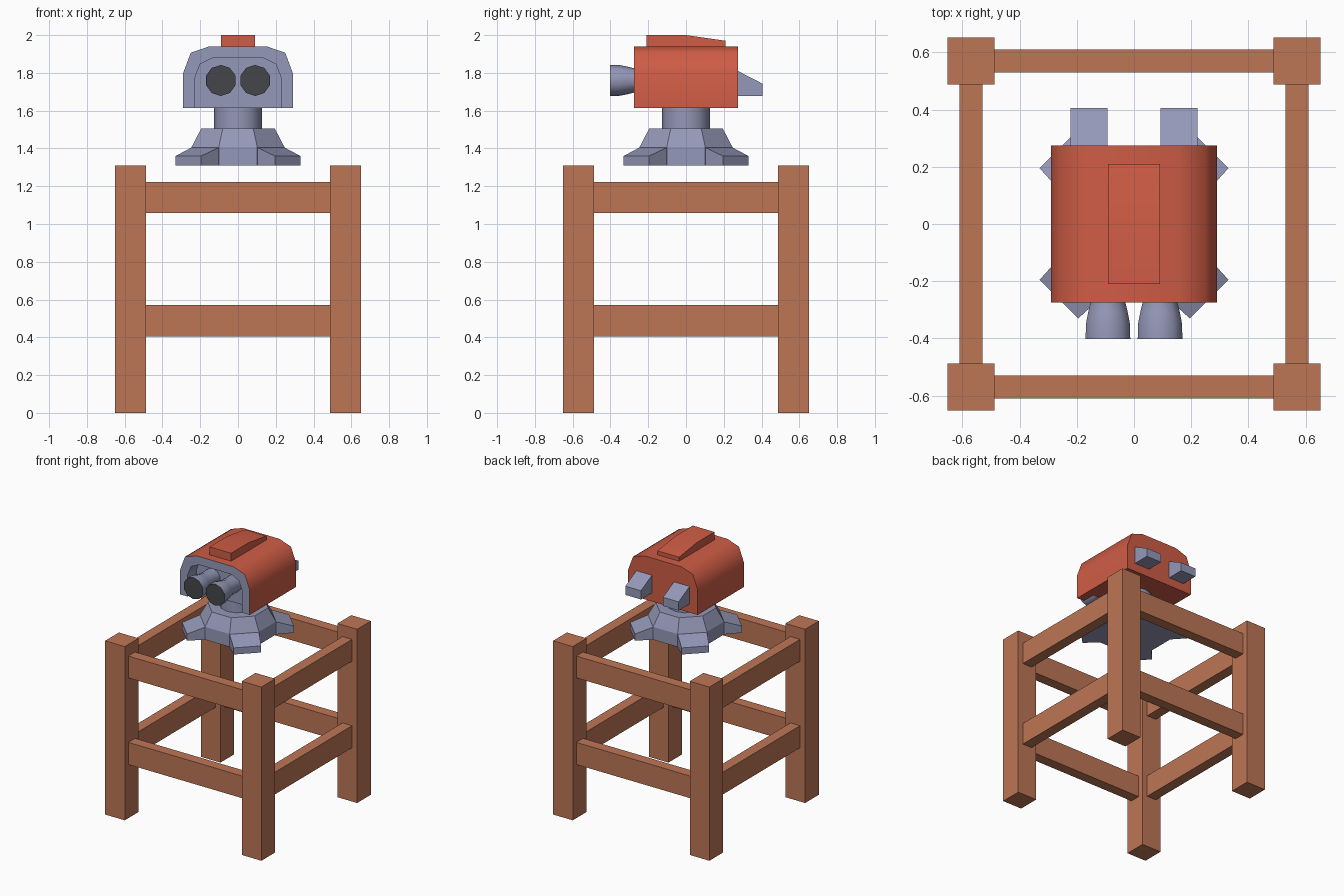
import bpy, bmesh, math

if "Cube" in bpy.data.objects:
    bpy.data.objects.remove(bpy.data.objects["Cube"])


def material(name, rgb):
    m = bpy.data.materials.new(name)
    m.diffuse_color = (*rgb, 1)
    m.use_nodes = True
    m.node_tree.nodes["Principled BSDF"].inputs["Base Color"].default_value = m.diffuse_color
    return m


WOOD = material("wood", (0.51, 0.18, 0.093))
RED = material("red_paint", (0.62, 0.107, 0.06))
STEEL = material("steel_grey", (0.30, 0.315, 0.48))
DARK = material("dark_muzzle", (0.058, 0.061, 0.068))


def finish(name, bm, mats, smooth=None):
    """Turn a bmesh into an object, optionally smooth below an angle."""
    bmesh.ops.recalc_face_normals(bm, faces=bm.faces)
    me = bpy.data.meshes.new(name)
    bm.to_mesh(me)
    bm.free()
    for m in mats:
        me.materials.append(m)
    ob = bpy.data.objects.new(name, me)
    bpy.context.collection.objects.link(ob)
    if smooth:
        bpy.ops.object.select_all(action='DESELECT')
        ob.select_set(True)
        bpy.context.view_layer.objects.active = ob
        bpy.ops.object.shade_smooth_by_angle(angle=math.radians(smooth))
    return ob


def loft(name, rings, mats, smooth=None, end_mat=0):
    """Skin closed rings of points and cap both ends."""
    bm = bmesh.new()
    vs = [[bm.verts.new(p) for p in r] for r in rings]
    n = len(vs[0])
    for a, b in zip(vs, vs[1:]):
        for i in range(n):
            j = (i + 1) % n
            bm.faces.new((a[i], a[j], b[j], b[i]))
    bm.faces.new(vs[0])
    bm.faces.new(vs[-1]).material_index = end_mat
    return finish(name, bm, mats, smooth)


def box(name, x0, x1, y0, y1, z0, z1, mat):
    return loft(name, [[(x0, y0, z), (x1, y0, z), (x1, y1, z), (x0, y1, z)]
                       for z in (z0, z1)], [mat])


def circle(n, r, phase=0.0):
    return [(r * math.cos(math.tau * (i + phase) / n),
             r * math.sin(math.tau * (i + phase) / n)) for i in range(n)]


# Wooden stand: four legs and two levels of rails
for sx in (-1, 1):
    for sy in (-1, 1):
        cx, cy = 0.57 * sx, 0.57 * sy
        box("stand_leg", cx - 0.082, cx + 0.082, cy - 0.082, cy + 0.082, 0, 1.31, WOOD)
for z0, z1 in ((0.405, 0.572), (1.058, 1.223)):
    for s in (-1, 1):
        c = 0.57 * s
        box("stand_cross_rail", -0.488, 0.488, c - 0.04, c + 0.04, z0, z1, WOOD)
        box("stand_side_rail", c - 0.04, c + 0.04, -0.488, 0.488, z0, z1, WOOD)

# Octagonal base with flats facing the axes
K = 1 / math.cos(math.pi / 8)
loft("turret_base", [[(x, y, z) for x, y in circle(8, a * K, 0.5)]
                     for a, z in ((0.246, 1.31), (0.246, 1.407), (0.195, 1.505))], [STEEL])

# Sloped feet on the diagonal sides
for sx in (-1, 1):
    for sy in (-1, 1):
        loft("base_foot", [
            [(sx * p[0], sy * p[1], z) for p, z in ((a, 1.31), (b, 1.31), (b, top), (a, top))]
            for a, b, top in (((0.10, 0.244), (0.244, 0.10), 1.406),
                              ((0.195, 0.33), (0.33, 0.195), 1.36))], [STEEL])

# Neck
loft("turret_neck", [[(x, y, z) for x, y in circle(12, 0.127)] for z in (1.48, 1.63)],
     [STEEL], 50)


# Head housing: arched shell with a grey rim and a front recess open at the bottom
def arch(half):
    return [(-x, z) for x, z in half] + [(x, z) for x, z in reversed(half)]


outer = arch([(0.29, 1.613), (0.29, 1.80), (0.25, 1.907), (0.153, 1.94)])
inner = arch([(0.228, 1.613), (0.228, 1.775), (0.20, 1.847), (0.135, 1.878)])
bm = bmesh.new()
back, front, lip, deep = [[bm.verts.new((x, y, z)) for x, z in prof] for prof, y in (
    (outer, 0.275), (outer, -0.275), (inner, -0.275), (inner, -0.17))]
for a, b, mi in ((back, front, 0), (front, lip, 1), (lip, deep, 1)):
    for i in range(7):
        bm.faces.new((a[i], a[i + 1], b[i + 1], b[i])).material_index = mi
bm.faces.new(back)
bm.faces.new(deep).material_index = 1
bm.faces.new((back[0], front[0], lip[0], deep[0], deep[-1], lip[-1], front[-1], back[-1]))
finish("head_housing", bm, [RED, STEEL], 55)

# Raised plate on the roof, sloping down towards the back
side = [(-0.21, 1.92), (-0.21, 2.0), (0.0, 2.0), (0.21, 1.97), (0.21, 1.92)]
loft("roof_plate", [[(x, y, z) for y, z in side] for x in (-0.09, 0.09)], [RED], 30)

# Twin barrels with dark muzzles, and wedge lugs on the back
wedge = [(0.265, 1.677), (0.265, 1.815), (0.405, 1.743), (0.405, 1.677)]
for s in (-1, 1):
    loft("barrel", [[(0.091 * s + x, y, 1.76 + z) for x, z in circle(10, r, 0.5)]
                    for y, r in ((-0.16, 0.062), (-0.265, 0.062), (-0.31, 0.073),
                                 (-0.35, 0.081), (-0.402, 0.082))],
         [STEEL, DARK], 50, end_mat=1)
    loft("rear_lug", [[(x * s, y, z) for y, z in wedge] for x in (0.092, 0.222)], [STEEL])
